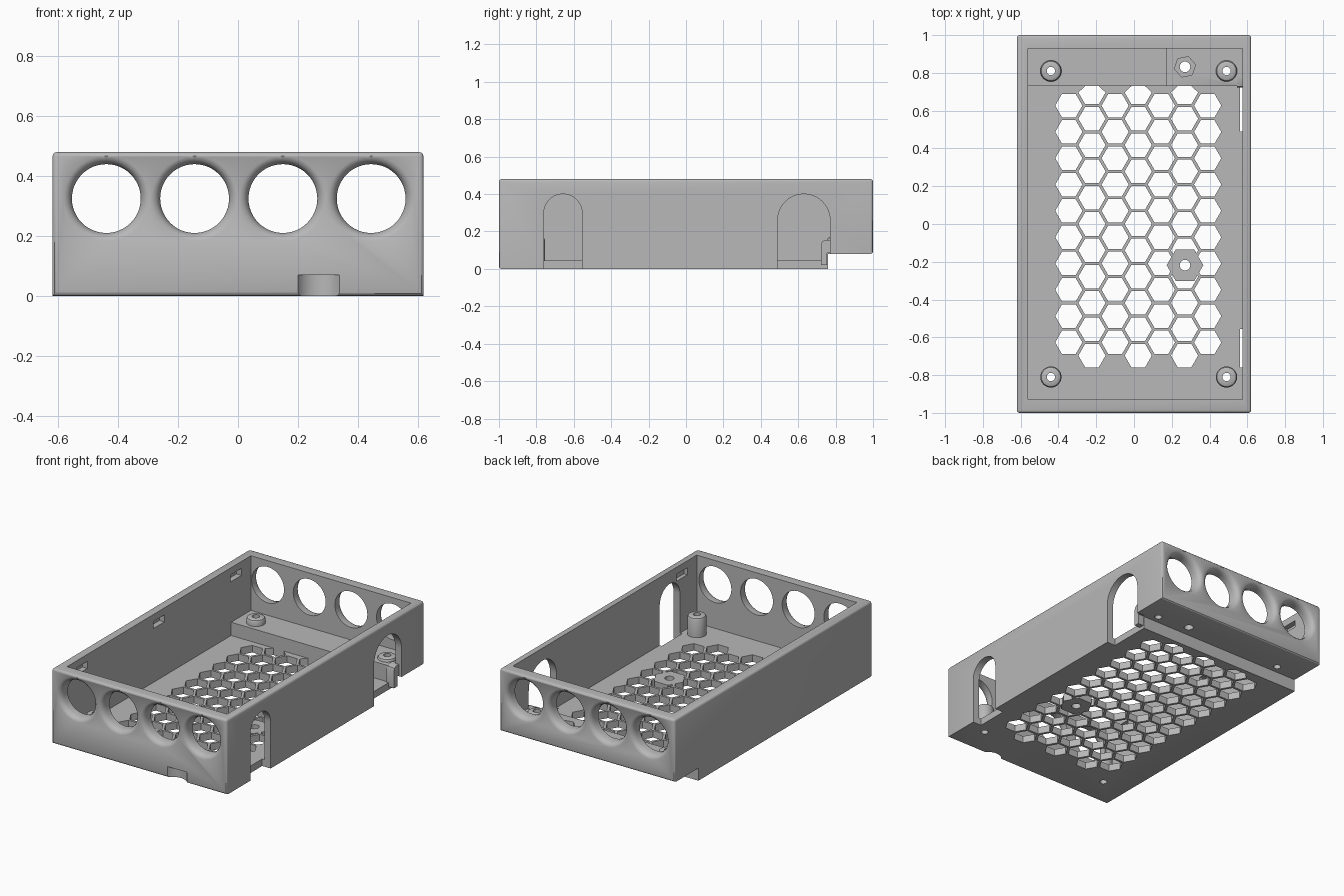
import bpy, bmesh, math

cube = bpy.data.objects.get("Cube")
if cube:
    bpy.data.objects.remove(cube, do_unlink=True)

grey = bpy.data.materials.new("matte_grey")
grey.use_nodes = True
GREY = (0.48, 0.48, 0.48, 1)
grey.diffuse_color = GREY
grey.node_tree.nodes["Principled BSDF"].inputs["Base Color"].default_value = GREY

# Size of the case
W, L, H = 0.62, 1.0, 0.48
STEP_Y, STEP_Z, FLOOR = 0.76, 0.08, 0.045
IN_L, IN_R, IN_Y = -0.56, 0.575, 0.93
SHELF_Y, SHELF_Z = 0.73, 0.13


def circle(u, v, r, n=48, start=0.0):
    return [(u + r * math.cos(start + 2 * math.pi * i / n),
             v + r * math.sin(start + 2 * math.pi * i / n)) for i in range(n)]


def rect(u0, v0, u1, v1):
    return [(u0, v0), (u1, v0), (u1, v1), (u0, v1)]


def loft(bm, axis, stations):
    """Closed solid through outlines placed along an axis."""
    place = {"x": lambda p, a, b: (p, a, b),
             "y": lambda p, a, b: (a, p, b),
             "z": lambda p, a, b: (a, b, p)}[axis]
    rings = [[bm.verts.new(place(p, a, b)) for a, b in pts] for p, pts in stations]
    n = len(rings[0])
    faces = [bm.faces.new(rings[0]), bm.faces.new(rings[-1])]
    for lo, hi in zip(rings, rings[1:]):
        for i in range(n):
            j = (i + 1) % n
            faces.append(bm.faces.new((lo[i], lo[j], hi[j], hi[i])))
    bmesh.ops.recalc_face_normals(bm, faces=faces)


def prism(bm, axis, pts, a, b):
    loft(bm, axis, [(a, pts), (b, pts)])


def finish(bm, name):
    mesh = bpy.data.meshes.new(name)
    bm.to_mesh(mesh)
    bm.free()
    mesh.materials.append(grey)
    ob = bpy.data.objects.new(name, mesh)
    bpy.context.scene.collection.objects.link(ob)
    return ob


def combine(target, bm, operation):
    tool = finish(bm, "tool")
    tool.hide_render = True
    mod = target.modifiers.new("cut", "BOOLEAN")
    mod.operation, mod.solver, mod.object = operation, "EXACT", tool
    bpy.context.view_layer.objects.active = target
    bpy.ops.object.modifier_apply(modifier=mod.name)
    bpy.data.objects.remove(tool, do_unlink=True)


# Outer shell with a raised rear underside and softened edges
bm = bmesh.new()
prism(bm, "x", [(-L, 0), (STEP_Y, 0), (STEP_Y, STEP_Z), (L, STEP_Z), (L, H), (-L, H)], -W, W)
soft = [e for e in bm.edges if all(abs(v.co.y) > 0.9 for v in e.verts)
        or all(v.co.z > 0.4 for v in e.verts)]
bmesh.ops.bevel(bm, geom=soft, offset=0.014, segments=3, profile=0.5, affect="EDGES")
case = finish(bm, "case_body")

# Inner cavity with the rear shelf left standing
bm = bmesh.new()
prism(bm, "x", [(-IN_Y, FLOOR), (SHELF_Y, FLOOR), (SHELF_Y, SHELF_Z), (IN_Y, SHELF_Z),
                (IN_Y, 0.6), (-IN_Y, 0.6)], IN_L, IN_R)
combine(case, bm, "DIFFERENCE")

# Thicker shelf part around the rear nut pocket
bm = bmesh.new()
prism(bm, "x", rect(SHELF_Y, 0.1, 0.95, 0.15), 0.17, 0.6)
combine(case, bm, "UNION")

# Screw posts
POSTS = [(x, y) for x in (-0.44, 0.49) for y in (-0.81, 0.81)]
bm = bmesh.new()
for x, y in POSTS:
    base = 0.02 if y < 0 else 0.1
    loft(bm, "z", [(base, circle(x, y, 0.056)), (0.155, circle(x, y, 0.056)),
                   (0.165, circle(x, y, 0.051)), (0.17, circle(x, y, 0.042))])
combine(case, bm, "UNION")

# Honeycomb vent in the floor, trimmed at the shelf
bm = bmesh.new()
pitch = 0.1393
for col in range(7):
    x = -0.345 + 0.1225 * col
    rows = 11 if col % 2 else 10
    for row in range(rows):
        y = (row - (rows - 1) / 2) * pitch
        pts = [(a, min(b, SHELF_Y)) for a, b in circle(x, y, 0.072, 6)]
        prism(bm, "z", pts, -0.1, FLOOR + 0.02)
combine(case, bm, "DIFFERENCE")

# Solid hexagon for the middle screw
bm = bmesh.new()
prism(bm, "z", circle(0.27, -0.218, 0.097, 6), 0, FLOOR)
combine(case, bm, "UNION")

# Round ports through front and rear walls, with flared rims
bm = bmesh.new()
flare = [(1.02, 0.142), (1.0, 0.142), (0.994, 0.13), (0.984, 0.121), (0.965, 0.115)]
profile = [(-y, r) for y, r in flare] + flare[::-1]
for i in range(4):
    x = -0.44 + 0.295 * i
    loft(bm, "y", [(y, circle(x, 0.325, r)) for y, r in profile])
combine(case, bm, "DIFFERENCE")

# Arched cable openings in the right wall
bm = bmesh.new()
for y0, y1 in ((-0.76, -0.555), (0.49, 0.77)):
    r, mid = (y1 - y0) / 2, (y0 + y1) / 2
    arch = [(mid + r * math.cos(math.pi * i / 24), 0.4 - r + r * math.sin(math.pi * i / 24))
            for i in range(25)]
    prism(bm, "x", arch + [(y0, -0.1), (y1, -0.1)], 0.56, 0.7)
combine(case, bm, "DIFFERENCE")

# End of the shelf step showing in the rear arch
bm = bmesh.new()
prism(bm, "x", [(0.722, 0.02), (0.755, 0.02), (0.755, 0.085), (0.785, 0.085), (0.785, 0.155),
                (0.745, 0.155), (0.728, 0.147), (0.722, 0.13)], 0.545, 0.6)
combine(case, bm, "UNION")

# Screw holes, latch recesses, nut pocket and front thumb notch
bm = bmesh.new()
for x, y in POSTS + [(0.27, -0.218), (0.27, 0.832)]:
    r = 0.028 if x == 0.27 else 0.022
    prism(bm, "z", circle(x, y, r, 24), -0.1, 0.3)
for y in (-0.78, 0, 0.78):
    prism(bm, "x", rect(y - 0.055, 0.39, y + 0.055, 0.435), -0.595, -0.5)
prism(bm, "x", rect(-0.835, 0.39, -0.725, 0.435), 0.5, 0.6)
prism(bm, "z", circle(0.27, -1.04, 0.08), -0.1, 0.07)
combine(case, bm, "DIFFERENCE")
bm = bmesh.new()
prism(bm, "z", circle(0.27, 0.832, 0.057, 6, 0.2), 0.115, 0.3)
combine(case, bm, "DIFFERENCE")

# Smooth the curved faces, keep the edges sharp
case.data.materials.clear()
case.data.materials.append(grey)
bpy.ops.object.select_all(action="DESELECT")
case.select_set(True)
bpy.context.view_layer.objects.active = case
bpy.ops.object.shade_smooth_by_angle(angle=math.radians(30))
